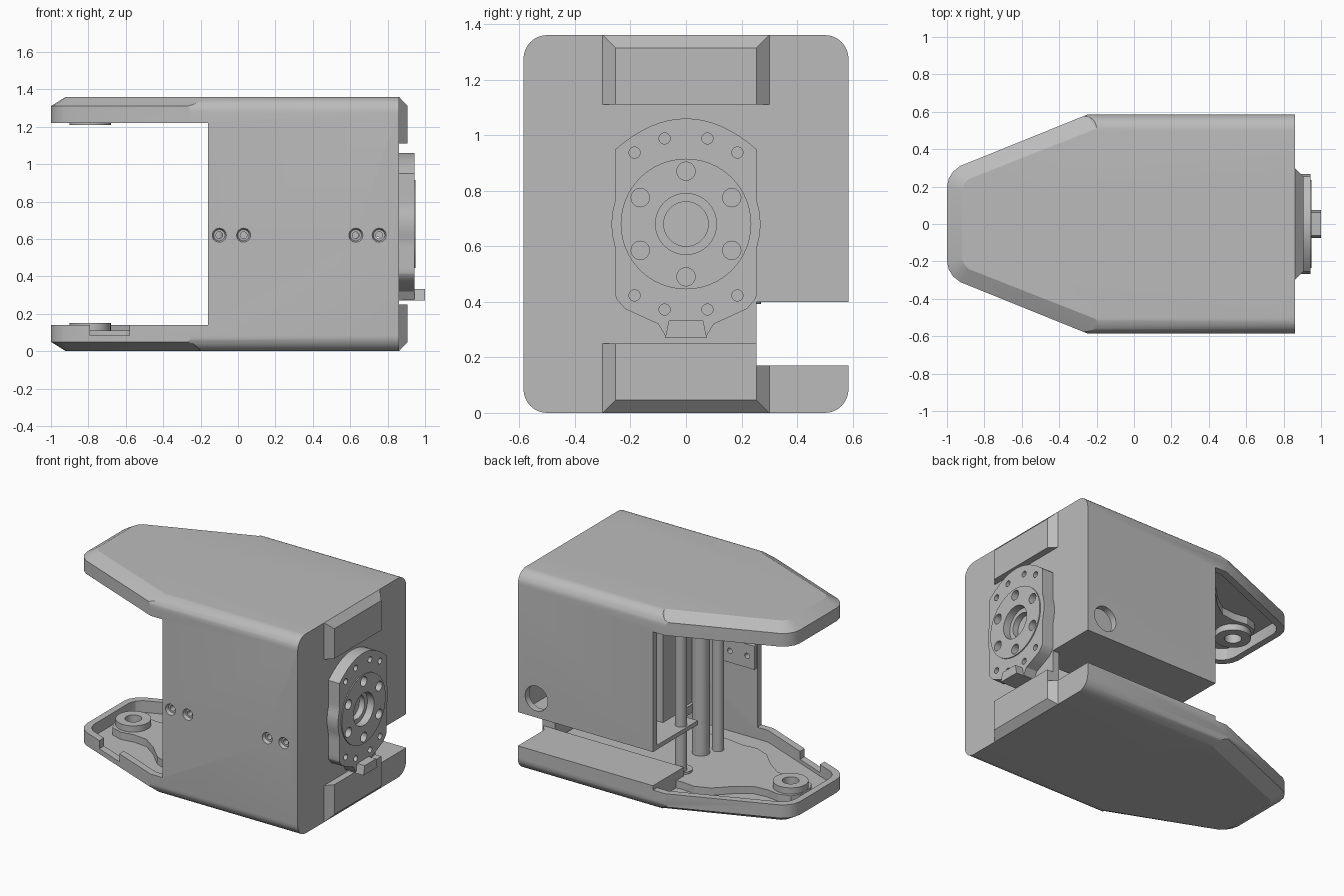
import bpy, bmesh, math
from mathutils import Matrix, Vector

if "Cube" in bpy.data.objects:
    bpy.data.objects.remove(bpy.data.objects["Cube"])

grey = bpy.data.materials.new("plain_grey")
grey.use_nodes = True
grey.diffuse_color = (0.5, 0.5, 0.5, 1)
grey.node_tree.nodes["Principled BSDF"].inputs["Base Color"].default_value = (0.5, 0.5, 0.5, 1)


def finish(name, bm):
    bmesh.ops.recalc_face_normals(bm, faces=bm.faces)
    mesh = bpy.data.meshes.new(name)
    bm.to_mesh(mesh)
    bm.free()
    mesh.materials.append(grey)
    obj = bpy.data.objects.new(name, mesh)
    bpy.context.collection.objects.link(obj)
    return obj


def loft(name, rings):
    """Skin a stack of matching rings and cap both ends."""
    bm = bmesh.new()
    loops = [[bm.verts.new(p) for p in ring] for ring in rings]
    n = len(loops[0])
    for a, b in zip(loops, loops[1:]):
        for i in range(n):
            j = (i + 1) % n
            bm.faces.new((a[i], a[j], b[j], b[i]))
    bm.faces.new(loops[0])
    bm.faces.new(loops[-1])
    return finish(name, bm)


def prism_z(name, outline, lo, hi):
    return loft(name, [[(x, y, z) for x, y in outline] for z in (lo, hi)])


def prism_x(name, outline, lo, hi):
    return loft(name, [[(x, y, z) for y, z in outline] for x in (lo, hi)])


def box(name, x, y, z):
    return prism_z(name, [(x[0], y[0]), (x[1], y[0]), (x[1], y[1]), (x[0], y[1])], *z)


def rod(name, start, end, r1, r2=None, sides=40):
    a, b = Vector(start), Vector(end)
    bm = bmesh.new()
    turn = (b - a).to_track_quat('Z', 'Y').to_matrix().to_4x4()
    bmesh.ops.create_cone(bm, cap_ends=True, segments=sides, radius1=r1,
                          radius2=r1 if r2 is None else r2, depth=(b - a).length,
                          matrix=Matrix.Translation((a + b) / 2) @ turn)
    return finish(name, bm)


def combine(obj, tools, operation='DIFFERENCE'):
    for tool in tools:
        mod = obj.modifiers.new("shape", 'BOOLEAN')
        mod.operation, mod.solver, mod.object = operation, 'EXACT', tool
        bpy.context.view_layer.objects.active = obj
        bpy.ops.object.modifier_apply(modifier=mod.name)
        bpy.data.objects.remove(tool)
    return obj


def mirrored(half):
    """Complete an outline from its +y half, listed from the tip to the rear."""
    return half + [(x, -y) for x, y in reversed(half)]


H, W, END = 1.36, 0.585, 0.86
MID = 0.68

# Housing: tapered, chamfered plan lofted upward, then given rounded long edges
full = mirrored([(-1, .2), (-.99, .245), (-.967, .28), (-.93, .31), (-.25, W), (-.2, .62), (END, .62)])
small = mirrored([(-.92, .18), (-.915, .2), (-.905, .22), (-.885, .24), (-.2, .51), (-.17, .62), (END, .62)])
housing = loft("housing", [[(x, y, z) for x, y in ring] for ring, z in
                           ((small, 0), (full, .05), (full, H - .05), (small, H))])
R = 0.085
section = []
for cy, cz, start in ((W - R, H - R, 0), (-W + R, H - R, 90), (-W + R, R, 180), (W - R, R, 270)):
    for k in range(9):
        t = math.radians(start + k * 90 / 8)
        section.append((cy + R * math.cos(t), cz + R * math.sin(t)))
combine(housing, [prism_x("rounding", section, -1.1, END)], 'INTERSECT')

# Raised end blocks, with sloped sides and an outer slope
for sign, name in ((1, "upper_end_block"), (-1, "lower_end_block")):
    def at(z): return MID + sign * (z - MID)
    block = loft(name, [[(END - .02, -.3, at(1.11)), (END - .02, .3, at(1.11)),
                         (END - .02, .3, at(H)), (END - .02, -.3, at(H))],
                        [(END, -.3, at(1.11)), (END, .3, at(1.11)), (END, .3, at(H)), (END, -.3, at(H))],
                        [(.905, -.253, at(1.11)), (.905, .253, at(1.11)),
                         (.905, .253, at(H - .046)), (.905, -.253, at(H - .046))]])
    combine(housing, [block], 'UNION')

# Hollow interior, open mouth, rear slot, cable hole and rim notches
inner = mirrored([(-.955, .19), (-.94, .235), (-.905, .27), (-.24, .54), (.81, .54)])
combine(housing, [
    prism_z("hollow", inner, .06, H - .06),
    box("mouth", (-1.2, -.16), (-1, 1), (.14, 1.22)),
    box("slot", (-1.2, 1.2), (.253, 1), (.17, .40)),
    rod("cable_hole", (.72, .4, .53), (.72, .7, .53), .085),
    box("lower_rim_notch", (-.79, -.58), (-.6, -.3), (.085, .3)),
])

# Countersunk screw holes in the front wall
for x in (-.1, .03, .63, .755):
    combine(housing, [rod("countersink", (x, -W - .001, .62), (x, -W + .022, .62), .038, .03, 24),
                      rod("screw_hole", (x, -.6, .62), (x, -.5, .62), .018, sides=24)])
for x in (-.035, .69):
    backing = box("screw_backing_plate", (x - .12, x + .12), (-.541, -.515), (.54, .7))
    combine(backing, [rod("hole", (x + d, -.6, .62), (x + d, -.5, .62), .018, sides=24) for d in (-.065, .065)])

# Slot floor and shelf
box("slot_floor", (-.16, .83), (.253, .56), (.05, .17))
box("slot_shelf", (-.16, .83), (.1, .56), (.401, .43))

# Pivot arms and bosses on both plates
arm = [(-.9, .06), (-.87, .11), (-.79, .135), (-.7, .12), (-.6, .13), (-.5, .2), (-.4, .3),
       (-.3, .34), (-.2, .33), (-.05, .35), (.8, .35)]
for sign, side in ((1, "lower"), (-1, "upper")):
    def level(z): return z if sign > 0 else H - z
    plate = prism_z(side + "_arm", mirrored(arm), level(.05), level(.11))
    boss = rod(side + "_boss", (-.79, 0, level(.07)), (-.79, 0, level(.152)), .11)
    for part in (plate, boss):
        combine(part, [rod("pivot", (-.79, 0, level(.062)), (-.79, 0, level(.3)), .052)])

# Posts standing just inside the mouth
for name, x, y, r in (("rear_post", -.11, .21, .037), ("front_post", -.11, -.19, .037),
                      ("middle_post", -.05, -.09, .055)):
    rod(name, (x, y, .08), (x, y, H - .08), r, sides=28)
rod("post_collar", (-.11, .19, .08), (-.11, .19, .125), .06)

# Motor with a drilled disc beneath
box("motor", (0, .56), (-.25, .25), (.43, 1.18))
disc = rod("motor_disc", (.25, 0, .392), (.25, 0, .45), .27, sides=64)
combine(disc, [rod("bolt", (.25 + .2 * math.cos(k * math.pi / 4), .2 * math.sin(k * math.pi / 4), .38),
                   (.25 + .2 * math.cos(k * math.pi / 4), .2 * math.sin(k * math.pi / 4), .43), .025, sides=20)
               for k in range(8)])

# End flange: bulging sides, arched top and bottom
side = [.42 + .53 * k / 20 for k in range(21)]
right = [(max(.253, math.sqrt(max(0, .268 ** 2 - (z - MID) ** 2))), z) for z in side]
top = [(y, 1.06 - .11 * (y / .253) ** 2) for y in (.253 * (1 - k / 8) for k in range(1, 16))]
bottom = [(-.25, .41), (-.22, .375), (-.14, .338), (-.1, .32), (-.07, .27)]
bottom += [(-y, z) for y, z in reversed(bottom)]
outline = right + top + [(-y, z) for y, z in reversed(right)] + bottom
flange = prism_x("end_flange", outline, .84, .943)
combine(flange, [rod("face_disc", (.85, 0, MID), (.95, 0, MID), .235, sides=64)], 'UNION')
holes = [(.19 * math.sin(k * math.pi / 3), MID + .19 * math.cos(k * math.pi / 3), .033) for k in range(6)]
holes += [(s * y, MID + t * dz, .02) for s in (-1, 1) for t in (-1, 1) for y, dz in ((.185, .257), (.077, .308))]
combine(flange, [rod("bolt", (.89, y, z), (1.02, y, z), r, sides=24) for y, z, r in holes])
combine(flange, [rod("bore", (.9, 0, MID), (1.02, 0, MID), .11, sides=48),
                 rod("inner_bore", (.86, 0, MID), (1.02, 0, MID), .08, sides=48)])

# Small locating tab under the flange
prism_x("flange_tab", [(-.075, .27), (.075, .27), (.062, .332), (-.062, .332)], .88, 1.0)

# Smooth the curved faces and keep the edges crisp
bpy.ops.object.select_all(action='DESELECT')
for obj in bpy.context.collection.objects:
    if obj.type == 'MESH':
        obj.select_set(True)
        bpy.context.view_layer.objects.active = obj
bpy.ops.object.shade_smooth_by_angle(angle=math.radians(25))
